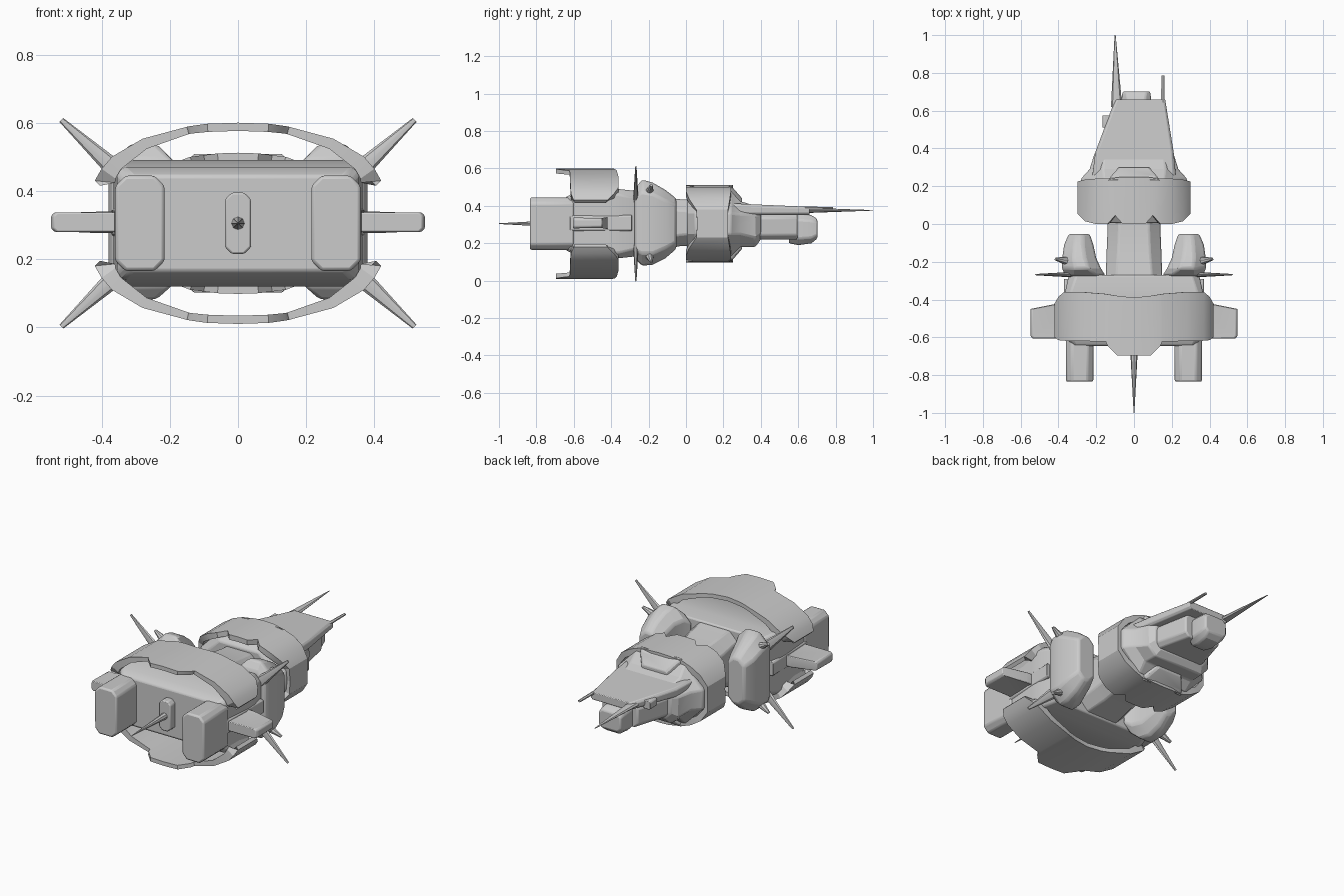
import bpy, bmesh, math
from mathutils import Vector

MID = 0.305  # height of the horizontal symmetry plane
grey = bpy.data.materials.new("hull grey")
grey.diffuse_color = (0.6, 0.6, 0.6, 1)


def finish(name, bm, bevel=0.0):
    bmesh.ops.recalc_face_normals(bm, faces=bm.faces)
    me = bpy.data.meshes.new(name)
    bm.to_mesh(me)
    bm.free()
    ob = bpy.data.objects.new(name, me)
    bpy.context.collection.objects.link(ob)
    me.materials.append(grey)
    if bevel:
        m = ob.modifiers.new("bevel", 'BEVEL')
        m.width, m.segments, m.limit_method = bevel, 2, 'ANGLE'
        m.angle_limit = math.radians(35)
    bpy.ops.object.select_all(action='DESELECT')
    ob.select_set(True)
    bpy.context.view_layer.objects.active = ob
    bpy.ops.object.shade_smooth_by_angle(angle=math.radians(25))
    return ob


def loft(name, sections, bevel=0.008, side=1):
    """Chamfered boxes (y, x0, x1, z0, z1, chamfer) joined along y."""
    bm = bmesh.new()
    rings = []
    for y, a, b, c, d, k in sections:
        pts = [(a + k, c), (b - k, c), (b, c + k), (b, d - k),
               (b - k, d), (a + k, d), (a, d - k), (a, c + k)]
        rings.append([bm.verts.new((x * side, y, z)) for x, z in pts])
    for r, s in zip(rings, rings[1:]):
        for i in range(8):
            j = (i + 1) % 8
            bm.faces.new((r[i], r[j], s[j], s[i]))
    bm.faces.new(rings[0])
    bm.faces.new(rings[-1])
    return finish(name, bm, bevel)


def spike(name, base, tip, r0, r1, flat=(1, 1, 1), sides=8):
    """Tapered rod between two points, flattened along world axes."""
    base, tip = Vector(base), Vector(tip)
    d = tip - base
    bm = bmesh.new()
    bmesh.ops.create_cone(bm, cap_ends=True, segments=sides, radius1=r0,
                          radius2=r1, depth=d.length)
    q = Vector((0, 0, 1)).rotation_difference(d)
    for v in bm.verts:
        t = v.co.z / d.length + 0.5
        off = q @ Vector((v.co.x, v.co.y, 0))
        v.co = base + d * t + Vector([o * f for o, f in zip(off, flat)])
    return finish(name, bm)


def shell(name, rows, flip=1):
    """Curved armour plate; rows (x, z, y_rear, y_front, thickness) from centre out."""
    rows = [(-r[0], *r[1:]) for r in reversed(rows) if r[0] > 0] + rows
    mz = lambda h: MID + (h - MID) * flip
    bm = bmesh.new()
    quads = []
    for i, (x, z, a, b, thick) in enumerate(rows):
        p, n = rows[max(i - 1, 0)], rows[min(i + 1, len(rows) - 1)]
        t = Vector((n[0] - p[0], n[1] - p[1])).normalized()
        xi, zi = x + t.y * thick, z - t.x * thick
        quads.append([bm.verts.new(c) for c in (
            (x, a, mz(z)), (x, b, mz(z)), (xi, b, mz(zi)), (xi, a, mz(zi)))])
    for r, s in zip(quads, quads[1:]):
        for i in range(4):
            j = (i + 1) % 4
            bm.faces.new((r[i], r[j], s[j], s[i]))
    bm.faces.new(quads[0])
    bm.faces.new(quads[-1])
    return finish(name, bm)


# Main rear hull and neck
loft("main_hull", [(-0.645, -.33, .33, .165, .445, .02),
                   (-0.60, -.355, .355, .14, .47, .02),
                   (-0.42, -.365, .365, .12, .49, .025),
                   (-0.36, -.365, .365, .12, .49, .03),
                   (-0.27, -.345, .345, .13, .48, .04)])
loft("neck", [(-0.30, -.15, .15, .135, .475, .05), (-0.15, -.145, .145, .16, .45, .06),
              (-0.03, -.14, .14, .185, .435, .06), (0.08, -.14, .14, .19, .43, .06)])

# Rear plate with long probe
loft("rear_plate", [(-0.69, -.038, .038, .215, .395, .02),
                    (-0.63, -.038, .038, .215, .395, .02)], 0.006)
spike("rear_probe", (0, -.67, MID), (0, -1, MID), .02, .002)

# Large armour plates above and below the rear hull, thickening towards the sides
BIG = [(0, .60, -.695, -.39, .024), (.09, .597, -.695, -.38, .024),
       (.14, .59, -.645, -.372, .022), (.15, .588, -.622, -.37, .022),
       (.28, .553, -.62, -.36, .032), (.37, .50, -.618, -.36, .045),
       (.40, .465, -.615, -.385, .05), (.42, .43, -.60, -.42, .06),
       (.405, .415, -.595, -.43, .05)]
# Ring plates around the forward section
SMALL = [(0, .512, 0, .25, .03), (.06, .51, 0, .25, .03), (.10, .505, .045, .245, .03),
         (.14, .50, .0, .24, .03), (.20, .478, 0, .24, .035), (.26, .44, .015, .235, .035),
         (.30, .38, .055, .225, .03), (.30, MID, .06, .225, .03)]
for label, flip in (("upper", 1), ("lower", -1)):
    shell(label + "_rear_armour", BIG, flip)
    shell(label + "_ring_armour", SMALL, flip)
    # Sloping centre tab in front of the ring
    z0, z1 = sorted((MID + flip * .205, MID + flip * .16))
    z2, z3 = sorted((MID + flip * .135, MID + flip * .09))
    loft(label + "_ring_tab", [(0.23, -.14, .14, z0, z1, .01),
                               (0.255, -.12, .12, z0 - flip * .018, z1 - flip * .018, .01),
                               (0.30, -.08, .08, z2, z3, .01)], 0.004)

for s, label in ((-1, "left"), (1, "right")):
    # Engine blocks
    loft(label + "_engine", [(-0.835, .215, .36, .165, .445, .03),
                             (-0.60, .215, .36, .165, .445, .03)], 0.01, s)
    # Side fins and their housings
    loft(label + "_fin", [(-0.605, .33, .54, .28, .337, .01),
                          (-0.59, .33, .548, .28, .337, .01),
                          (-0.45, .33, .548, .282, .335, .01),
                          (-0.42, .33, .40, .275, .34, .01)], 0.004, s)
    loft(label + "_fin_housing", [(-0.62, .33, .362, .265, .35, .008),
                                  (-0.29, .33, .372, .265, .35, .008)], 0.003, s)
    # Shoulder pods
    loft(label + "_pod", [(-0.275, .15, .365, .12, .49, .045),
                          (-0.235, .175, .38, .08, .54, .065),
                          (-0.18, .20, .38, .085, .525, .06),
                          (-0.11, .215, .37, .12, .485, .055),
                          (-0.052, .235, .345, .17, .44, .035)], 0.012, s)
    for f in (-1, 1):
        # Diagonal blades
        spike(label + "_blade", (s * .33, -.268, MID + f * .13),
              (s * .518, -.268, MID + f * .303), .032, .008, (1, .45, 1))
        # Short vanes on the pod corners
        spike(label + "_pod_vane", (s * .33, -.20, MID + f * .16),
              (s * .415, -.185, MID + f * .205), .035, .01, (1, .8, .7))

# Forward core inside the ring
loft("forward_core", [(0.005, -.22, .22, .16, .45, .09), (0.05, -.28, .28, .13, .48, .12),
                      (0.24, -.28, .28, .13, .48, .12), (0.29, -.235, .235, .18, .425, .07),
                      (0.37, -.21, .21, .18, .40, .05), (0.40, -.18, .18, .22, .39, .04)])
# Forward deck, keel block and nose
loft("forward_deck", [(0.22, -.225, .225, .35, .415, .012), (0.38, -.205, .21, .35, .407, .012),
                      (0.66, -.10, .165, .35, .395, .012)], 0.004)
loft("keel_block", [(0.36, -.17, .18, .22, .36, .025), (0.595, -.10, .135, .22, .36, .025)])
loft("nose", [(0.55, -.06, .085, .20, .36, .035), (0.60, -.065, .09, .19, .36, .035),
              (0.67, -.065, .09, .20, .35, .03), (0.702, -.06, .085, .225, .33, .02)])
loft("deck_sensor", [(0.51, -.168, -.13, .34, .39, .008),
                     (0.575, -.168, -.12, .34, .39, .008)], 0.003)

# Forward antennas
spike("long_antenna", (-.092, .62, .376), (-.10, 1.0, .376), .03, .003, (1, 1, .5))
spike("short_antenna", (.153, .60, .388), (.153, .785, .388), .012, .009, (1, 1, .7), 6)
